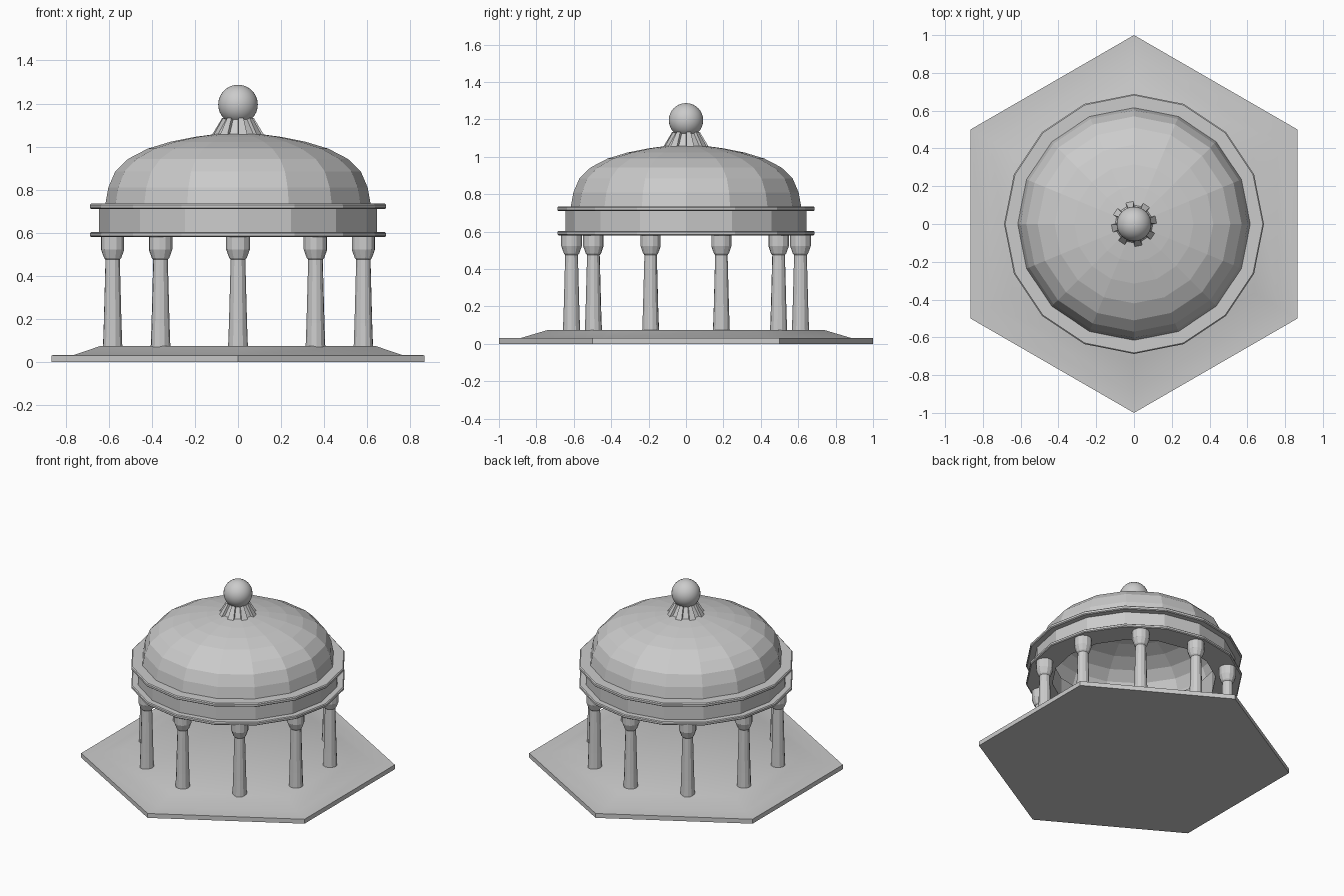
import bpy, bmesh
from math import sin, cos, pi, radians

if "Cube" in bpy.data.objects:
    bpy.data.objects.remove(bpy.data.objects["Cube"])


def lathe(name, profile, sides, centre=(0, 0), start=0.0, closed=False, caps=True):
    """Revolve (radius, z) points around a vertical axis."""
    bm = bmesh.new()
    rings = [[bm.verts.new((centre[0] + r * cos(start + 2 * pi * i / sides),
                            centre[1] + r * sin(start + 2 * pi * i / sides), z))
              for i in range(sides)] for r, z in profile]
    pairs = list(zip(rings, rings[1:]))
    if closed:
        pairs.append((rings[-1], rings[0]))
    elif caps:
        bm.faces.new(rings[0][::-1])
    if not closed:
        bm.faces.new(rings[-1])
    for a, b in pairs:
        for i in range(sides):
            j = (i + 1) % sides
            bm.faces.new((a[i], a[j], b[j], b[i]))
    bmesh.ops.recalc_face_normals(bm, faces=bm.faces[:])
    return finish(name, bm)


def finish(name, bm):
    mesh = bpy.data.meshes.new(name)
    bm.to_mesh(mesh)
    bm.free()
    ob = bpy.data.objects.new(name, mesh)
    bpy.context.collection.objects.link(ob)
    return ob


def smooth(ob, angle):
    bpy.ops.object.select_all(action='DESELECT')
    ob.select_set(True)
    bpy.context.view_layer.objects.active = ob
    bpy.ops.object.shade_smooth_by_angle(angle=radians(angle))


# Hexagonal plinth with a sloped upper step
base = lathe("base", [(1, 0), (1, 0.031), (0.88, 0.032), (0.735, 0.075)], 6, start=pi / 2)
smooth(base, 30)

# Ten tapered columns with flared capitals
column_profile = [(0.046, 0.07), (0.042, 0.18), (0.034, 0.475),
                  (0.041, 0.483), (0.055, 0.522), (0.055, 0.585)]
for k in range(10):
    a = pi / 2 + k * pi / 5
    lathe(f"column_{k + 1}", column_profile, 12, (0.612 * cos(a), 0.612 * sin(a)), start=a)

# Hollow entablature: drum between two projecting mouldings
lathe("entablature", [(0.52, 0.58), (0.682, 0.58), (0.688, 0.585), (0.688, 0.598),
                      (0.682, 0.603), (0.645, 0.603), (0.645, 0.71), (0.682, 0.71),
                      (0.688, 0.715), (0.688, 0.729), (0.682, 0.735), (0.52, 0.735)],
      16, closed=True)

# Faceted dome, open underneath
lathe("dome", [(0.616, 0.733), (0.602, 0.81), (0.57, 0.885), (0.51, 0.943), (0.42, 0.99),
               (0.315, 1.022), (0.2, 1.045), (0.09, 1.06)], 16, caps=False)

# Ribbed collar: alternate faces of a cone pushed outwards
collar = lathe("collar", [(0.108, 1.045), (0.06, 1.125)], 16)
bm = bmesh.new()
bm.from_mesh(collar.data)
bm.faces.ensure_lookup_table()
sides = [f for f in bm.faces if len(f.verts) == 4]
for f in sides[::2]:
    n = f.normal.copy()
    new = bmesh.ops.extrude_discrete_faces(bm, faces=[f])["faces"][0]
    bmesh.ops.translate(bm, verts=new.verts[:], vec=n * 0.016)
bm.to_mesh(collar.data)
bm.free()

# Ball finial
bm = bmesh.new()
bmesh.ops.create_uvsphere(bm, u_segments=32, v_segments=16, radius=0.092)
bmesh.ops.translate(bm, verts=bm.verts[:], vec=(0, 0, 1.195))
smooth(finish("finial_ball", bm), 40)
